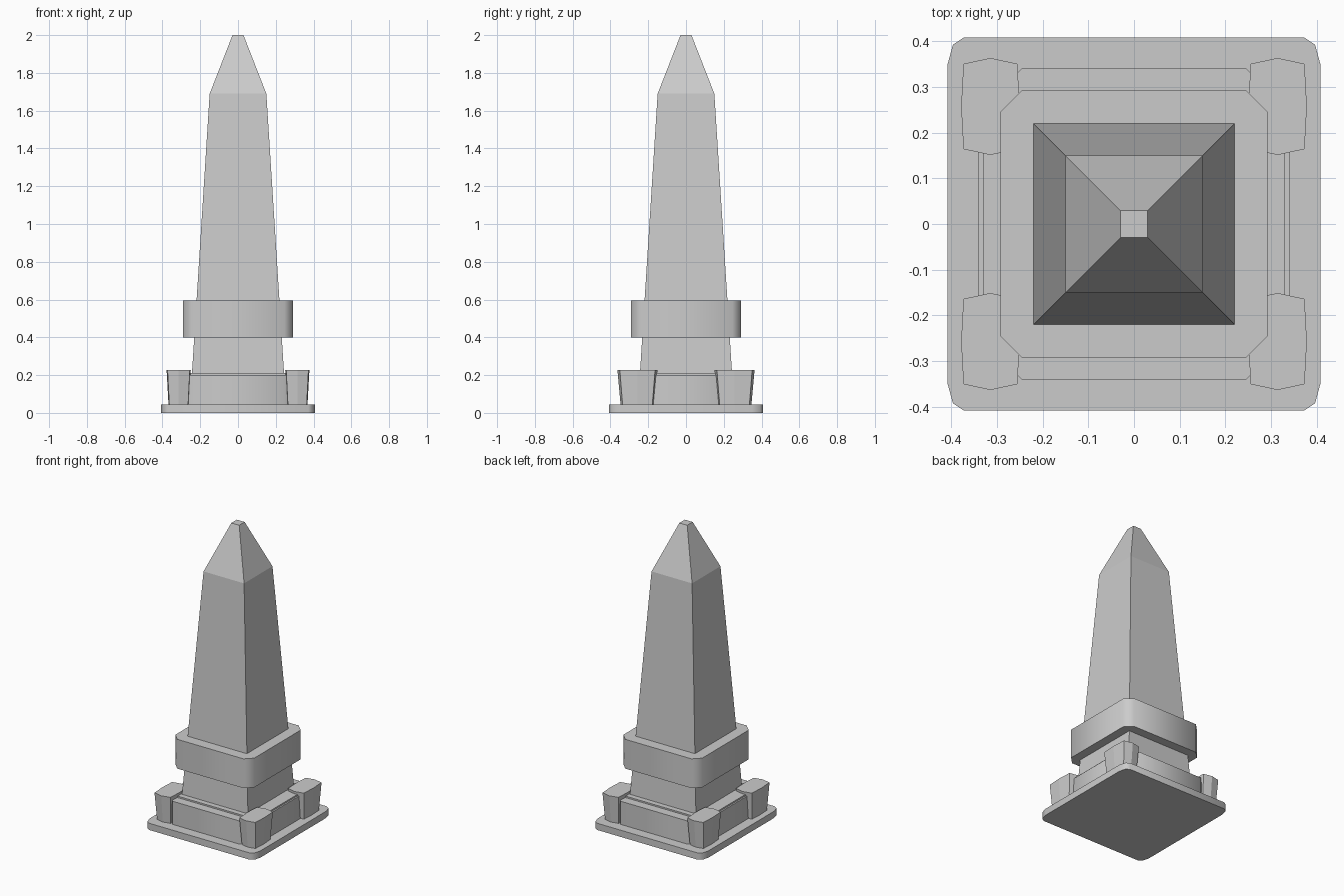
import bpy, bmesh
from math import radians

if "Cube" in bpy.data.objects:
    bpy.data.objects.remove(bpy.data.objects["Cube"])


def loft(name, rings, smooth=False):
    """Solid skinned through a stack of matching (outline, z) rings."""
    bm = bmesh.new()
    loops = [[bm.verts.new((x, y, z)) for x, y in pts] for pts, z in rings]
    n = len(loops[0])
    for a, b in zip(loops, loops[1:]):
        for i in range(n):
            j = (i + 1) % n
            bm.faces.new((a[i], a[j], b[j], b[i]))
    bm.faces.new(loops[0][::-1])
    bm.faces.new(loops[-1])
    bmesh.ops.recalc_face_normals(bm, faces=bm.faces)
    mesh = bpy.data.meshes.new(name)
    bm.to_mesh(mesh)
    bm.free()
    ob = bpy.data.objects.new(name, mesh)
    bpy.context.collection.objects.link(ob)
    if smooth:
        bpy.ops.object.select_all(action='DESELECT')
        ob.select_set(True)
        bpy.context.view_layer.objects.active = ob
        bpy.ops.object.shade_smooth_by_angle(angle=radians(50))
    return ob


def four_way(corner):
    """Full outline from the corner points of the +x +y quadrant."""
    back = corner[::-1]
    return (corner + [(-x, y) for x, y in back]
            + [(-x, -y) for x, y in corner] + [(x, -y) for x, y in back])


def square(h):
    return four_way([(h, h)])


def prism(name, corner, z0, z1, smooth=False):
    outline = four_way(corner)
    return loft(name, [(outline, z0), (outline, z1)], smooth)


# Ground plate with clipped corners
prism("base_plate", [(0.408, 0.348), (0.396, 0.392), (0.372, 0.408)], 0, 0.045, True)

# Plinth and its slightly raised top
prism("plinth", [(0.34, 0.245), (0.245, 0.34)], 0.04, 0.2, True)
prism("plinth_step", [(0.33, 0.24), (0.285, 0.28)], 0.19, 0.21)

# Flared corner blocks with bowed sides
bow = [(1, 0), (0.92, 0.88), (0, 1), (-0.92, 0.88),
       (-1, 0), (-0.92, -0.88), (0, -1), (0.92, -0.88)]
for sx, side in ((1, "right"), (-1, "left")):
    for sy, end in ((1, "back"), (-1, "front")):
        def ring(s):
            return [(sx * 0.314 + 0.064 * s * u, sy * 0.257 + 0.106 * s * v) for u, v in bow]
        loft(f"corner_block_{end}_{side}", [(ring(0.84), 0.04), (ring(1), 0.227)])

# Collar around the shaft
prism("collar", [(0.292, 0.245), (0.245, 0.292)], 0.4, 0.596, True)

# Tapered shaft with pointed, flat-tipped cap
loft("shaft", [(square(0.245), 0.19), (square(0.15), 1.69), (square(0.029), 2.0)])
